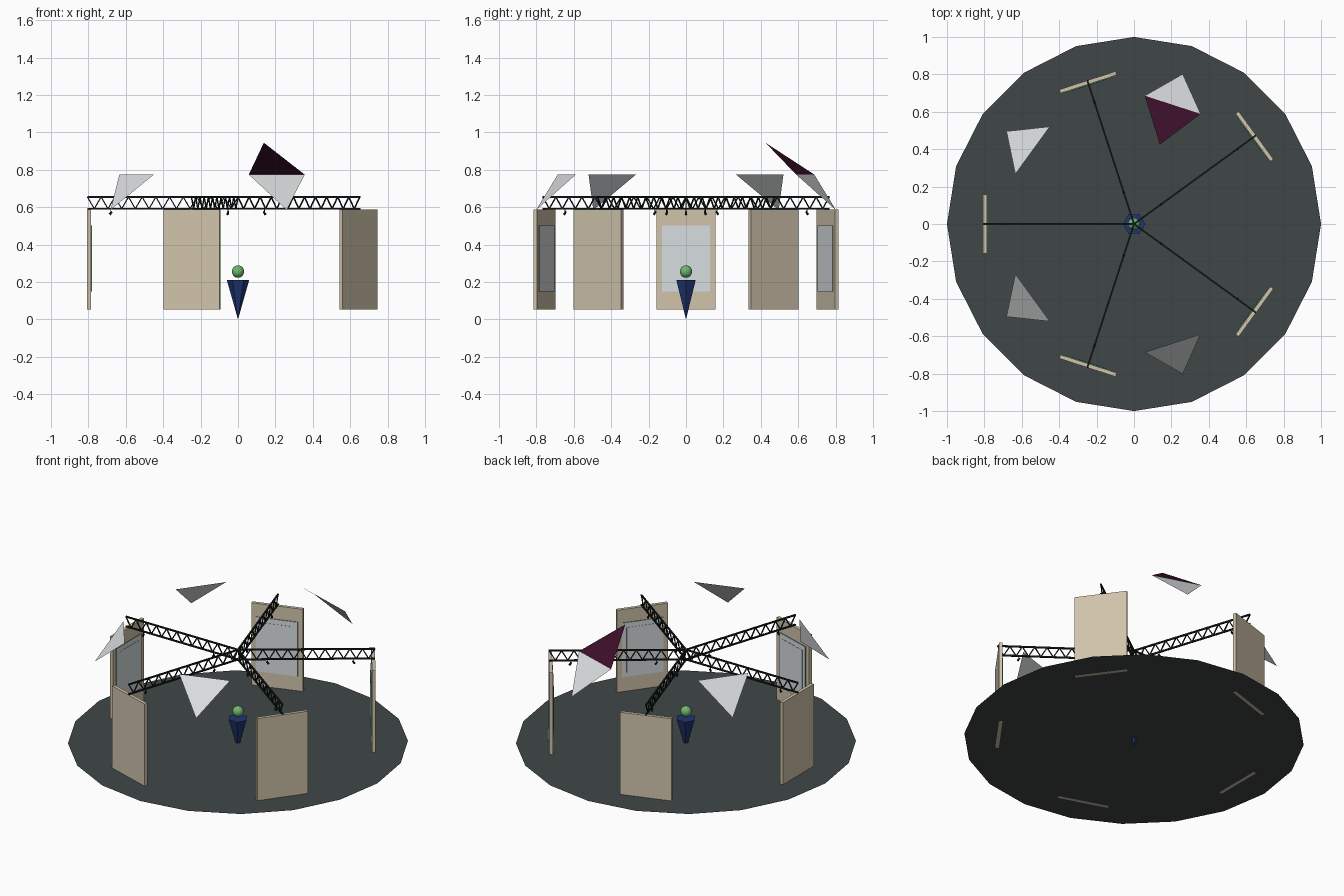
import bpy, bmesh, math
from mathutils import Matrix, Vector

if "Cube" in bpy.data.objects:
    bpy.data.objects.remove(bpy.data.objects["Cube"])


def srgb(r, g, b):
    f = lambda c: c / 12.92 if c <= 0.04045 else ((c + 0.055) / 1.055) ** 2.4
    return (f(r / 255), f(g / 255), f(b / 255), 1)


def mat(name, *rgb):
    m = bpy.data.materials.new(name)
    m.diffuse_color = srgb(*rgb)
    m.use_nodes = True
    m.node_tree.nodes["Principled BSDF"].inputs["Base Color"].default_value = m.diffuse_color
    return m


FLOOR = mat("dark slate", 64, 70, 70)
WOOD = mat("beige", 208, 195, 171)
GLASS = mat("pale grey blue", 215, 221, 224)
EDGE = mat("grey green", 95, 140, 105)
BLACK = mat("near black", 24, 28, 28)
SAIL = mat("off white", 218, 221, 222)
MAROON = mat("maroon", 60, 15, 41)
BLUE = mat("navy blue", 32, 54, 114)
GREEN = mat("leaf green", 112, 182, 112)


def make(name, bm, *mats):
    me = bpy.data.meshes.new(name)
    bm.to_mesh(me)
    bm.free()
    for m in mats:
        me.materials.append(m)
    ob = bpy.data.objects.new(name, me)
    bpy.context.collection.objects.link(ob)
    return ob


def add_box(bm, x0, x1, y0, y1, z0, z1):
    m = Matrix.Translation(((x0 + x1) / 2, (y0 + y1) / 2, (z0 + z1) / 2)) @ \
        Matrix.Diagonal((x1 - x0, y1 - y0, z1 - z0, 1))
    return bmesh.ops.create_cube(bm, size=1, matrix=m)


def add_bar(bm, a, b, w):
    """Square bar between two points."""
    a, b = Vector(a), Vector(b)
    d = b - a
    m = Matrix.Translation((a + b) / 2) @ d.to_track_quat('Z', 'Y').to_matrix().to_4x4() @ \
        Matrix.Diagonal((w, w, d.length, 1))
    bmesh.ops.create_cube(bm, size=1, matrix=m)


def add_rod(bm, a, b, r0, r1, seg=8):
    a, b = Vector(a), Vector(b)
    d = b - a
    m = Matrix.Translation((a + b) / 2) @ d.to_track_quat('Z', 'Y').to_matrix().to_4x4()
    bmesh.ops.create_cone(bm, cap_ends=True, segments=seg, radius1=r0, radius2=r1,
                          depth=d.length, matrix=m)


# floor: flat twenty-sided disc
Z = 0.055
bm = bmesh.new()
bmesh.ops.create_circle(bm, cap_ends=True, segments=20, radius=1,
                        matrix=Matrix.Translation((0, 0, Z)))
make("floor", bm, FLOOR)

# centre figure: hexagonal cone on its tip, with a ball above
bm = bmesh.new()
bmesh.ops.create_cone(bm, cap_ends=True, segments=6, radius1=0, radius2=0.06, depth=0.212,
                      matrix=Matrix.Translation((0, 0, 0.106)) @ Matrix.Rotation(math.pi / 6, 4, 'Z'))
bmesh.ops.remove_doubles(bm, verts=bm.verts, dist=1e-5)
make("centre_cone", bm, BLUE)
bm = bmesh.new()
bmesh.ops.create_uvsphere(bm, u_segments=16, v_segments=10, radius=0.033,
                          matrix=Matrix.Translation((0, 0, 0.256)))
for f in bm.faces:
    f.smooth = True
make("centre_ball", bm, GREEN)

LO, HI, N, L = 0.592, 0.655, 11, 0.805
for i in range(5):
    ang = math.radians(36 + 72 * i)

    # standing panel
    bm = bmesh.new()
    add_box(bm, 0.786, 0.807, -0.158, 0.158, Z - 0.001, 0.588)
    panel = make(f"panel_{i + 1}", bm, WOOD)

    # window plates on the inner side, green on the rims
    bm = bmesh.new()
    add_box(bm, 0.781, 0.786, -0.128, 0.128, 0.15, 0.502)
    add_box(bm, 0.7795, 0.781, -0.1, 0.1, 0.18, 0.47)
    bm.normal_update()
    for f in bm.faces:
        f.material_index = 0 if abs(f.normal.x) > 0.5 else 1
    window = make(f"window_{i + 1}", bm, GLASS, EDGE)

    # flat truss arm: two chords and a zigzag
    bm = bmesh.new()
    for z in (LO, HI):
        add_bar(bm, (0, 0, z), (L, 0, z), 0.009)
    step = L / N
    for k in range(N):
        x = L - k * step
        add_bar(bm, (x, 0, HI), (x - step / 2, 0, LO), 0.006)
        add_bar(bm, (x - step / 2, 0, LO), (x - step, 0, HI), 0.006)
    truss = make(f"truss_arm_{i + 1}", bm, BLACK)

    # two small spotlights hanging below the arm
    bm = bmesh.new()
    for x in (0.175, 0.68):
        add_bar(bm, (x, 0, LO), (x, 0, 0.572), 0.004)
        add_rod(bm, (x - 0.006, 0, 0.577), (x + 0.006, 0, 0.561), 0.005, 0.007)
    lamps = make(f"spotlights_{i + 1}", bm, BLACK)

    for ob in (panel, window, truss, lamps):
        ob.rotation_euler.z = ang

# triangular sails between the arms; the first has a maroon upper half
for i in range(4):
    bm = bmesh.new()
    a, b, c, d = (bm.verts.new(p) for p in (
        (0.67, 0.157, 0.775), (0.67, -0.157, 0.775), (0.843, 0, 0.585), (0.447, 0, 0.945)))
    bm.faces.new((a, c, b))
    if i == 0:
        bm.faces.new((a, b, d)).material_index = 1
    else:
        bm.verts.remove(d)
    bm.normal_update()
    for f in bm.faces:
        if f.normal.z < 0:
            f.normal_flip()
    make(f"sail_{i + 1}", bm, SAIL, MAROON).rotation_euler.z = math.radians(72 * (i + 1))
